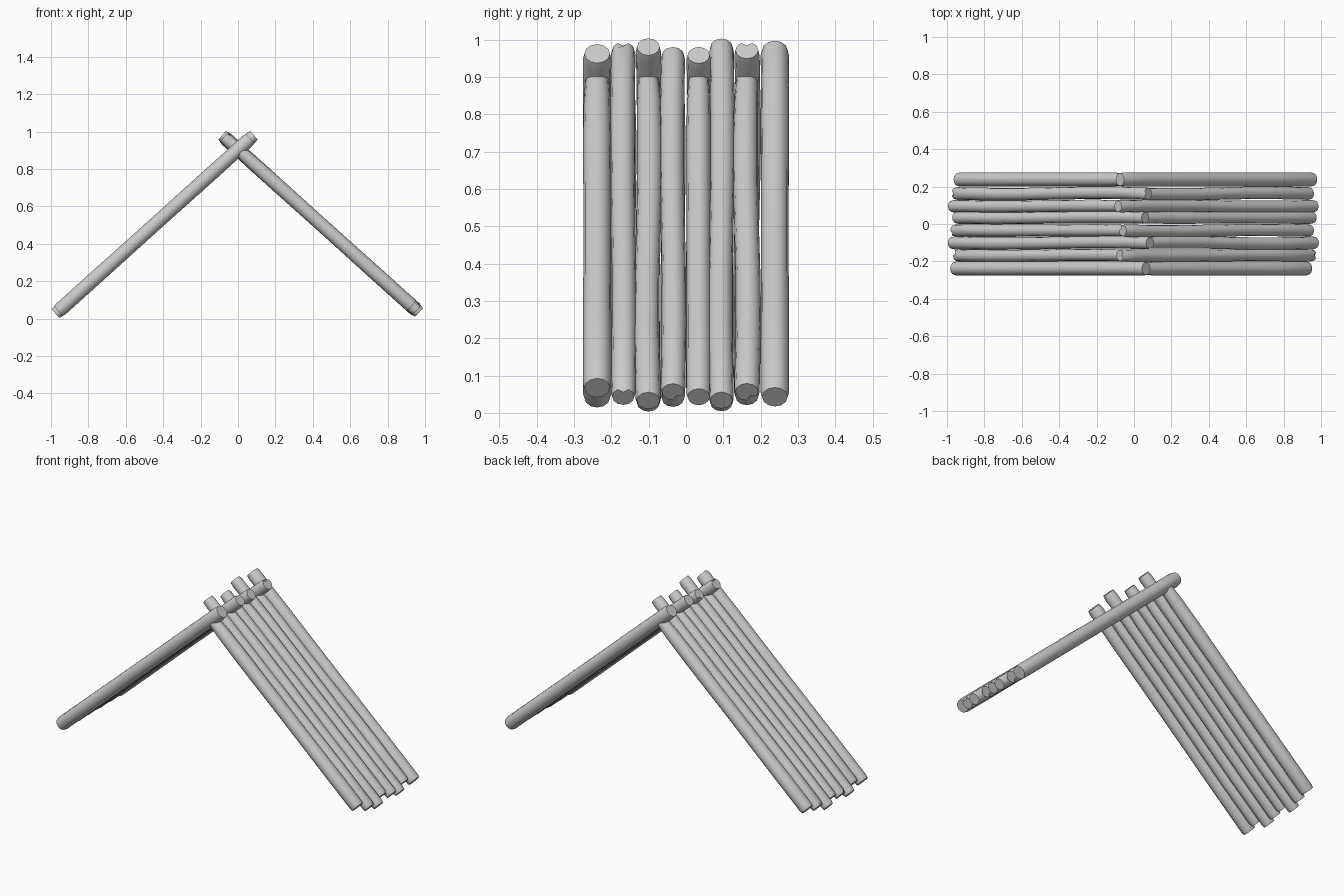
import bpy, bmesh, math, random
from mathutils import Vector

random.seed(4)
cube = bpy.data.objects.get("Cube")
if cube:
    bpy.data.objects.remove(cube, do_unlink=True)

wood = bpy.data.materials.new("grey_wood")
wood.use_nodes = True
GREY = (0.6, 0.6, 0.6, 1)
wood.diffuse_color = GREY
wood.node_tree.nodes["Principled BSDF"].inputs["Base Color"].default_value = GREY

SIDES = 12
SLOPE = 0.9
RIDGE = 0.904


def build_log(name, side, y, radius, foot_x, top_x, bend, short, notch):
    """One log on a slope; side is -1 for the right slope, 1 for the left."""
    foot = Vector((side * foot_x, y, RIDGE - SLOPE * foot_x))
    top = Vector((-side * top_x, y, RIDGE + SLOPE * top_x))
    axis = (top - foot).normalized()
    across = Vector((0, 1, 0))
    normal = axis.cross(across)
    # stations along the log with the thickness at each one
    stations = [(0, 0.9), (0.012, 1), (0.2, 1), (0.35, 0.98), (0.5, 0.97),
                (0.65, 0.98), (0.8, 1), (0.9, 0.98), (0.985, 1), (1, 0.9)]
    if short:
        stations[-3:] = [(0.92, 0.94), (0.97, 0.86), (1, 0.8)]
    bm = bmesh.new()
    rings = []
    for i, (t, scale) in enumerate(stations):
        centre = foot.lerp(top, t) + across * bend * math.sin(t * math.tau)
        ring = []
        for k in range(SIDES):
            a = math.tau * k / SIDES
            r = radius * scale
            # split in the end grain
            if k == notch and i in (0, len(stations) - 1):
                r *= 0.55
            ring.append(bm.verts.new(centre + (across * math.cos(a) + normal * math.sin(a)) * r))
        rings.append(ring)
    for low, high in zip(rings, rings[1:]):
        for k in range(SIDES):
            j = (k + 1) % SIDES
            bm.faces.new((low[k], low[j], high[j], high[k])).smooth = True
    # flat end caps fanned from the centre
    for ring, end in ((rings[0], foot), (rings[-1], top)):
        hub = bm.verts.new(end)
        for k in range(SIDES):
            bm.faces.new((ring[k], ring[(k + 1) % SIDES], hub))
    bmesh.ops.recalc_face_normals(bm, faces=bm.faces)
    mesh = bpy.data.meshes.new(name)
    bm.to_mesh(mesh)
    bm.free()
    mesh.materials.append(wood)
    bpy.context.collection.objects.link(bpy.data.objects.new(name, mesh))


# rows from front to back: y, radius, foot x on each slope, overshoot past the ridge
rows = [
    (-0.238, 0.038, 0.96, 0.93, 0.065),
    (-0.168, 0.033, 0.948, 0.956, 0.075),
    (-0.101, 0.034, 0.975, 0.968, 0.085),
    (-0.035, 0.033, 0.962, 0.942, 0.06),
    (0.034, 0.033, 0.952, 0.957, 0.06),
    (0.095, 0.033, 0.975, 0.967, 0.085),
    (0.163, 0.034, 0.956, 0.942, 0.075),
    (0.238, 0.038, 0.942, 0.957, 0.075),
]
for i, (y, radius, foot_neg, foot_pos, over) in enumerate(rows):
    outer = i in (0, len(rows) - 1)
    for side, foot_x, label in ((-1, foot_neg, "right"), (1, foot_pos, "left")):
        # alternate rows cross over the ridge, the others butt against them
        crosses = (side == -1) == (i % 2 == 0)
        bend = 0 if outer else random.uniform(-0.005, 0.005)
        notch = random.choice((2, 3, 4, 9)) if i in (1, 3, 6) else -1
        build_log(f"{label}_slope_log_{i + 1}", side, y, radius, foot_x,
                  over if crosses else 0.0, bend, not crosses, notch)
